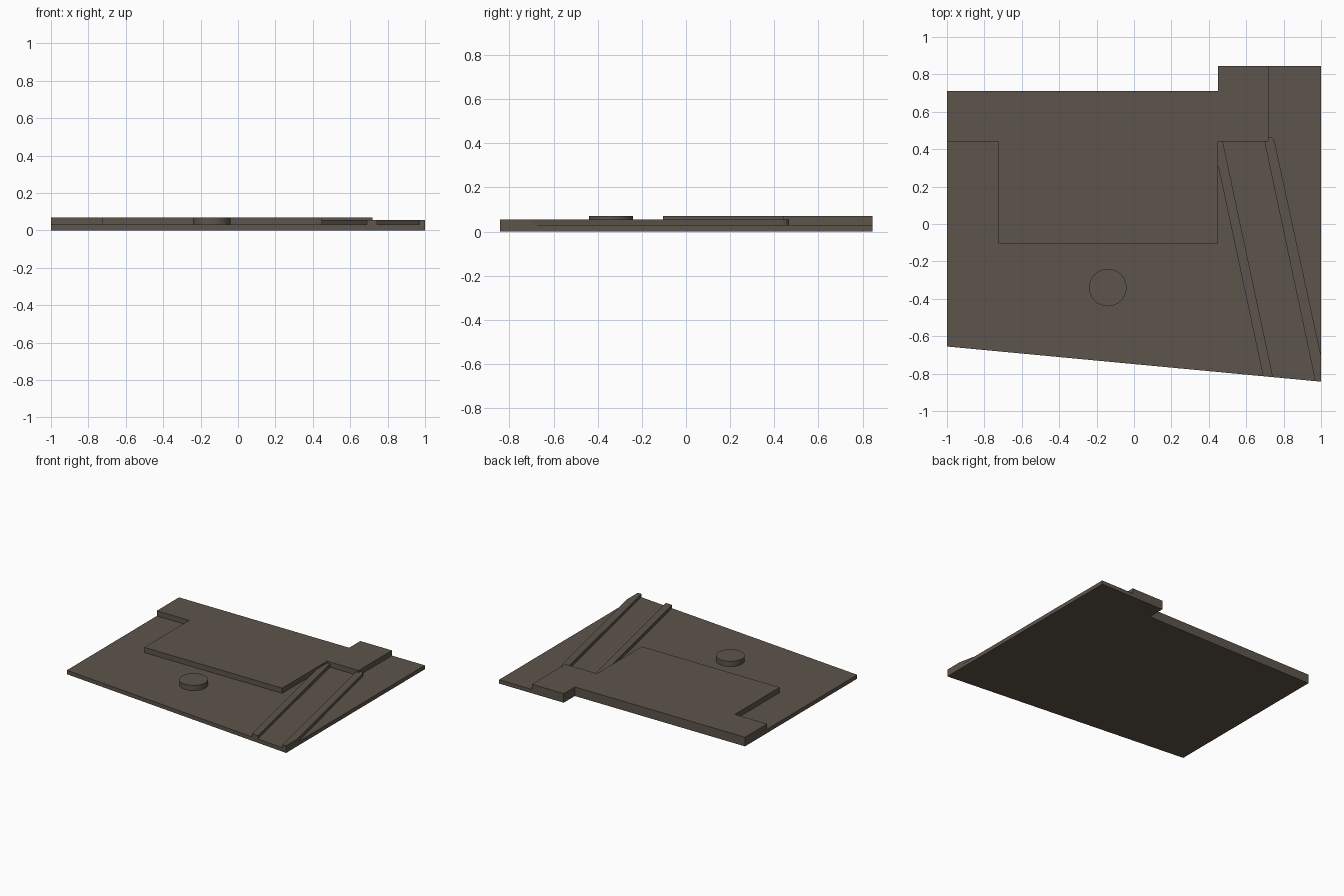
import bpy, bmesh

if "Cube" in bpy.data.objects:
    bpy.data.objects.remove(bpy.data.objects["Cube"])

PLATE_TOP, RAIL_TOP, DECK_TOP = 0.03, 0.055, 0.07

mat = bpy.data.materials.new("dark_stone")
mat.diffuse_color = (0.11, 0.09, 0.072, 1)
mat.use_nodes = True
mat.node_tree.nodes["Principled BSDF"].inputs["Base Color"].default_value = mat.diffuse_color


def front_y(x):
    """Slanted front edge of the plate."""
    return -0.749 - 0.094 * x


def slab(name, outline, z0, z1):
    """Extrude a flat outline (counter-clockwise) from z0 to z1."""
    bm = bmesh.new()
    face = bm.faces.new([bm.verts.new((x, y, z0)) for x, y in outline])
    top = bmesh.ops.extrude_face_region(bm, geom=[face])["geom"]
    verts = [g for g in top if isinstance(g, bmesh.types.BMVert)]
    bmesh.ops.translate(bm, verts=verts, vec=(0, 0, z1 - z0))
    bmesh.ops.recalc_face_normals(bm, faces=bm.faces)
    mesh = bpy.data.meshes.new(name)
    bm.to_mesh(mesh)
    bm.free()
    mesh.materials.append(mat)
    obj = bpy.data.objects.new(name, mesh)
    bpy.context.collection.objects.link(obj)
    return obj


# Ground plate with slanted front and stepped back
back_step = [(1, 0.845), (0.45, 0.845), (0.45, 0.71), (-1, 0.71)]
slab("base_plate", [(-1, front_y(-1)), (1, front_y(1))] + back_step, 0, PLATE_TOP)

# Raised deck along the back edge
slab("raised_deck", [(-1, 0.44), (-0.725, 0.44), (-0.725, -0.105), (0.45, -0.105),
                     (0.45, 0.44), (0.72, 0.44), (0.72, 0.845)] + back_step[1:],
     PLATE_TOP, DECK_TOP)

# Two slanted rails running from the deck to the front edge
slab("left_rail", [(0.45, 0.31), (0.69, front_y(0.69)), (0.743, front_y(0.743)),
                   (0.475, 0.44), (0.45, 0.44)], PLATE_TOP, RAIL_TOP)
slab("right_rail", [(0.698, 0.44), (0.969, front_y(0.969)), (1, front_y(1)), (1, -0.705),
                    (0.752, 0.44), (0.744, 0.456), (0.733, 0.464), (0.72, 0.464),
                    (0.72, 0.44)], PLATE_TOP, RAIL_TOP)

# Round pedestal in front of the deck
bpy.ops.mesh.primitive_cylinder_add(vertices=48, radius=0.1, depth=DECK_TOP - PLATE_TOP,
                                    location=(-0.14, -0.34, (DECK_TOP + PLATE_TOP) / 2))
disc = bpy.context.object
disc.name = "round_pedestal"
disc.data.materials.append(mat)
bpy.ops.object.shade_smooth_by_angle()
